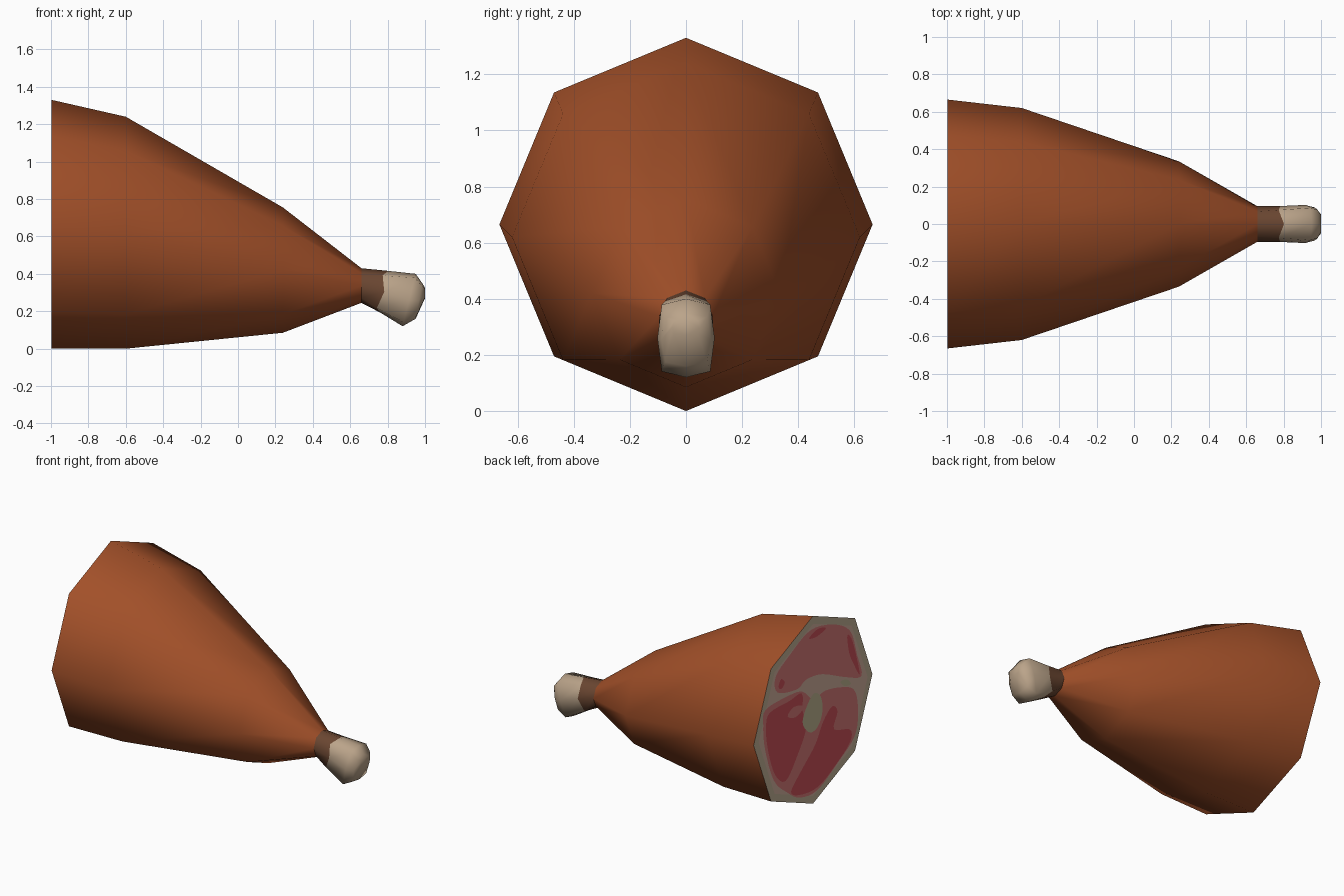
import bpy
import bmesh
from math import sin, cos, pi, radians
from mathutils import Vector

cube = bpy.data.objects.get("Cube")
if cube:
    bpy.data.objects.remove(cube, do_unlink=True)


def material(name, red, green, blue):
    """Flat colour from display values, stored as linear values."""
    linear = [((c / 255 + 0.055) / 1.055) ** 2.4 for c in (red, green, blue)] + [1.0]
    mat = bpy.data.materials.new(name)
    mat.use_nodes = True
    mat.diffuse_color = linear
    mat.node_tree.nodes["Principled BSDF"].inputs["Base Color"].default_value = linear
    return mat


rind = material("roasted_rind", 162, 80, 41)
gristle = material("brown_gristle", 106, 70, 49)
bone = material("bone", 187, 164, 138)
rim_fat = material("grey_rim_fat", 198, 180, 152)
fat = material("pale_fat", 214, 180, 162)
flesh = material("pink_flesh", 218, 124, 122)
lean = material("dark_lean_flesh", 208, 82, 90)
marrow = material("cut_bone", 196, 184, 148)


def make_object(name, bm, mats):
    mesh = bpy.data.meshes.new(name)
    bm.to_mesh(mesh)
    bm.free()
    for mat in mats:
        mesh.materials.append(mat)
    obj = bpy.data.objects.new(name, mesh)
    bpy.context.collection.objects.link(obj)
    return obj


def eight_sided(top, bottom, half_width, boxy=0.0, ragged=0.0):
    """Ring of eight points between a top and a bottom point given as (x, z)."""
    ring = []
    for i in range(8):
        a = i * pi / 4
        swell = 1 + boxy * (i % 2)
        t = (1 + cos(a) * swell) / 2
        x = bottom[0] + (top[0] - bottom[0]) * t + ragged * (-1) ** i
        z = bottom[1] + (top[1] - bottom[1]) * t
        ring.append((x, half_width * sin(a) * swell, z))
    return ring


def loft(name, rings, mats, bands, smooth_angle, cap_end=False):
    """Skin the rings from -x to +x; bands gives the material of each step."""
    bm = bmesh.new()
    loops = [[bm.verts.new(p) for p in ring] for ring in rings]
    for a, b, band in zip(loops, loops[1:], bands):
        for i in range(8):
            j = (i + 1) % 8
            bm.faces.new((a[i], b[i], b[j], a[j])).material_index = band
    if cap_end:
        bm.faces.new(loops[-1][::-1]).material_index = bands[-1]
    bm.faces.ensure_lookup_table()
    first = bm.faces[0]
    first.normal_update()
    centre = sum((v.co for v in loops[0] + loops[1]), Vector()) / 16
    if first.normal.dot(first.calc_center_median() - centre) < 0:
        bmesh.ops.reverse_faces(bm, faces=bm.faces)
    obj = make_object(name, bm, mats)
    bpy.ops.object.select_all(action="DESELECT")
    obj.select_set(True)
    bpy.context.view_layer.objects.active = obj
    bpy.ops.object.shade_smooth_by_angle(angle=radians(smooth_angle))


# Meat: four octagonal rings tapering to the shank
CUT_X = -0.996
neck = eight_sided((0.66, 0.43), (0.66, 0.245), 0.095)
loft("meat_body", [
    eight_sided((CUT_X, 1.33), (CUT_X, 0), 0.665),
    eight_sided((-0.6, 1.24), (-0.6, 0), 0.62),
    eight_sided((0.24, 0.755), (0.24, 0.085), 0.335),
    neck,
], [rind], [0, 0, 0], 60)

# Shank: gristle collar with a ragged edge, then the knuckle
loft("shank_bone", [
    neck,
    eight_sided((0.79, 0.416), (0.75, 0.192), 0.096, 0.1, 0.012),
    eight_sided((0.95, 0.4), (0.88, 0.12), 0.102, 0.2),
    eight_sided((0.985, 0.35), (0.95, 0.16), 0.088, 0.2),
    eight_sided((1.0, 0.325), (1.0, 0.27), 0.05, 0.2),
], [gristle, bone], [0, 1, 1, 1], 110, cap_end=True)


def rounded(points, steps=4):
    """Closed smooth curve through the points."""
    pts = [Vector(p) for p in points]
    n = len(pts)
    out = []
    for i in range(n):
        a, b, c, d = (pts[(i + k) % n] for k in (-1, 0, 1, 2))
        for s in range(steps):
            t = s / steps
            out.append(b + (c - a) * (t / 2)
                       + (a * 2 - b * 5 + c * 4 - d) * (t * t / 2)
                       + (b * 3 - a - c * 3 + d) * (t ** 3 / 2))
    return out


def slice_patch(name, outline, mat, layer, smooth=True):
    """Thin painted area on the cut end; outline is (y, z)."""
    bm = bmesh.new()
    x = CUT_X - 0.001 * layer
    curve = rounded(outline) if smooth else outline
    face = bm.faces.new([bm.verts.new((x, p[0], p[1])) for p in curve])
    face.normal_update()
    if face.normal.x > 0:
        face.normal_flip()
    bmesh.ops.triangulate(bm, faces=[face])
    make_object(name, bm, [mat])


def octagon(radius):
    ring = eight_sided((0, 0.665 + radius), (0, 0.665 - radius), radius)
    return [p[1:] for p in ring]


# Cut end: fat, two muscles, lean areas and the sliced bone
slice_patch("rim_fat_disc", octagon(0.665), rim_fat, 0, smooth=False)
slice_patch("inner_fat_disc", octagon(0.61), fat, 1, smooth=False)

slice_patch("upper_muscle", [
    (0.27, 1.15), (0.04, 1.24), (-0.21, 1.19), (-0.41, 1.07), (-0.49, 0.87),
    (-0.54, 0.7), (-0.36, 0.76), (-0.1, 0.88), (0.08, 0.91), (0.18, 0.88),
    (0.4, 0.94), (0.42, 1.06)], flesh, 2)
slice_patch("lower_muscle", [
    (0.53, 0.87), (0.27, 0.87), (0.12, 0.84), (0.0, 0.74), (-0.13, 0.75),
    (-0.3, 0.71), (-0.45, 0.64), (-0.5, 0.5), (-0.47, 0.31), (-0.28, 0.19),
    (-0.05, 0.08), (0.15, 0.1), (0.29, 0.19), (0.44, 0.33), (0.54, 0.59),
    (0.56, 0.77)], flesh, 2)
slice_patch("left_lean", [
    (0.49, 0.83), (0.27, 0.83), (0.13, 0.83), (0.12, 0.7), (0.08, 0.57),
    (0.18, 0.41), (0.31, 0.28), (0.43, 0.37), (0.51, 0.58), (0.53, 0.74)], lean, 3)
slice_patch("right_lean", [
    (-0.21, 0.61), (-0.27, 0.55), (-0.23, 0.44), (-0.41, 0.37), (-0.41, 0.28),
    (-0.25, 0.18), (-0.05, 0.1), (0.15, 0.12), (0.25, 0.18), (0.13, 0.29),
    (-0.02, 0.41), (-0.11, 0.54)], lean, 3)
slice_patch("top_lean_streak", [
    (0.05, 1.19), (-0.05, 1.22), (-0.14, 1.19), (-0.04, 1.17)], lean, 3)
slice_patch("side_lean_streak", [
    (-0.38, 1.05), (-0.44, 0.98), (-0.52, 0.72), (-0.45, 0.82), (-0.4, 0.92)], lean, 3)
slice_patch("small_lean_spot", [
    (0.39, 0.98), (0.36, 1.02), (0.32, 0.98), (0.36, 0.95)], lean, 3)
slice_patch("flesh_streak", [
    (0.29, 0.73), (0.22, 0.77), (0.1, 0.73), (0.2, 0.69)], flesh, 4)
slice_patch("sliced_bone", [
    (0.0, 0.78), (-0.08, 0.73), (-0.1, 0.62), (-0.05, 0.53), (0.04, 0.52),
    (0.12, 0.61), (0.09, 0.7)], marrow, 4)
slice_patch("small_sliced_bone", [
    (-0.3, 0.75), (-0.37, 0.74), (-0.42, 0.69), (-0.35, 0.7)], marrow, 4)
